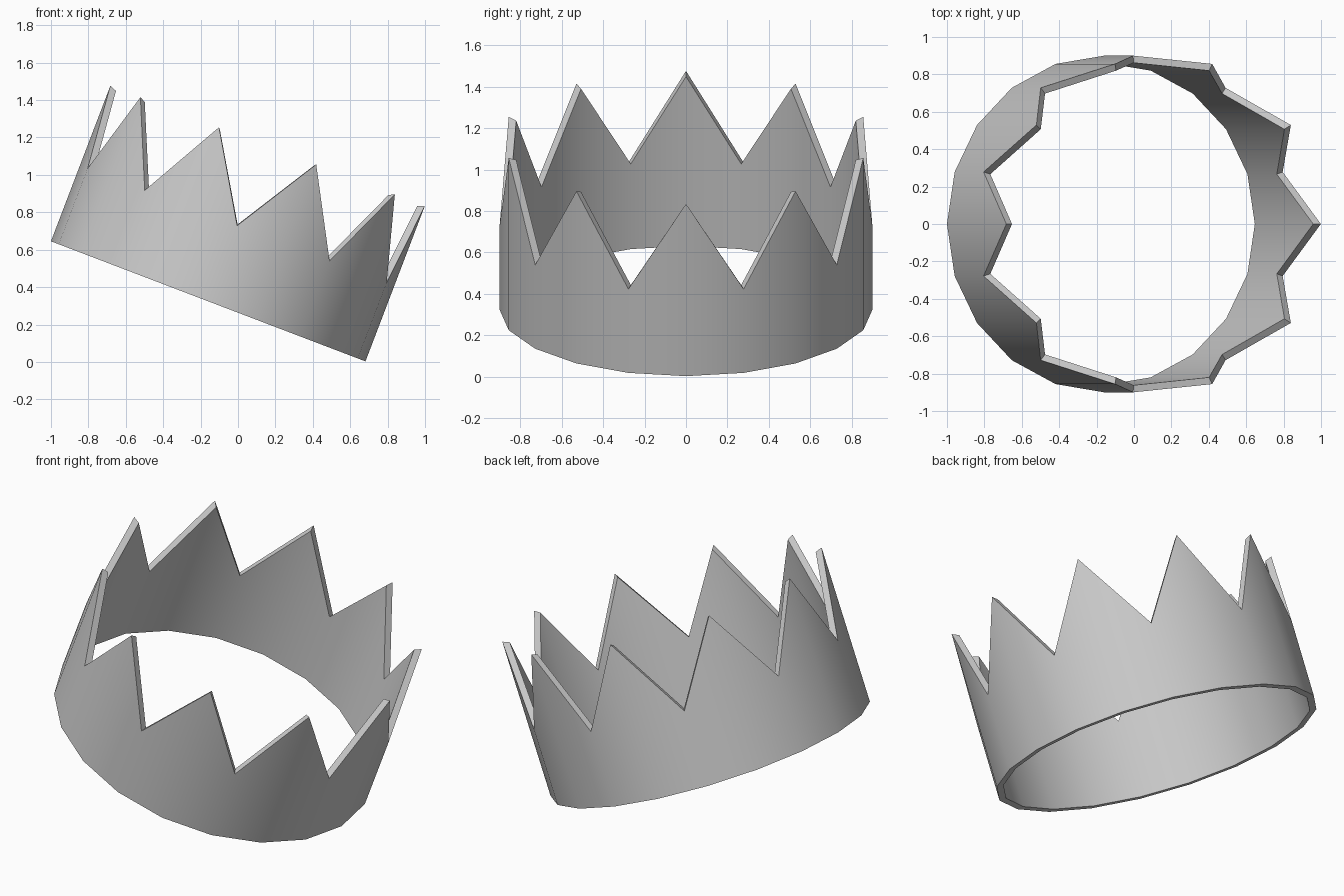
import bpy, bmesh
from math import sin, cos, pi, radians
from mathutils import Matrix

if "Cube" in bpy.data.objects:
    bpy.data.objects.remove(bpy.data.objects["Cube"])

SIDES = 20
R_OUT, R_IN = 0.90, 0.862
TILT = radians(20.9)


def column(bm, i):
    """Four corners of the wall at one angle; even columns are peaks, odd ones valleys."""
    a = 2 * pi * i / SIDES
    h_out, h_in = (0.89, 0.875) if i % 2 == 0 else (0.433, 0.44)
    profile = [(R_OUT, 0), (R_OUT, h_out), (R_IN, h_in), (R_IN, 0)]
    return [bm.verts.new((r * cos(a), r * sin(a), z)) for r, z in profile]


# zigzag-topped band
bm = bmesh.new()
cols = [column(bm, i) for i in range(SIDES)]
for i in range(SIDES):
    a, b = cols[i], cols[(i + 1) % SIDES]
    for j in range(4):
        k = (j + 1) % 4
        bm.faces.new((a[j], b[j], b[k], a[k]))
bmesh.ops.recalc_face_normals(bm, faces=bm.faces)

# lean the crown toward +x and rest its low edge on the ground
place = Matrix.Translation((-1 + R_OUT * cos(TILT), 0, R_OUT * sin(TILT) + 0.003))
bm.transform(place @ Matrix.Rotation(TILT, 4, 'Y'))

mesh = bpy.data.meshes.new("crown_band")
bm.to_mesh(mesh)
bm.free()
crown = bpy.data.objects.new("crown_band", mesh)
bpy.context.collection.objects.link(crown)

# smooth round wall, crisp rims
bpy.context.view_layer.objects.active = crown
crown.select_set(True)
bpy.ops.object.shade_smooth_by_angle(angle=radians(30))
